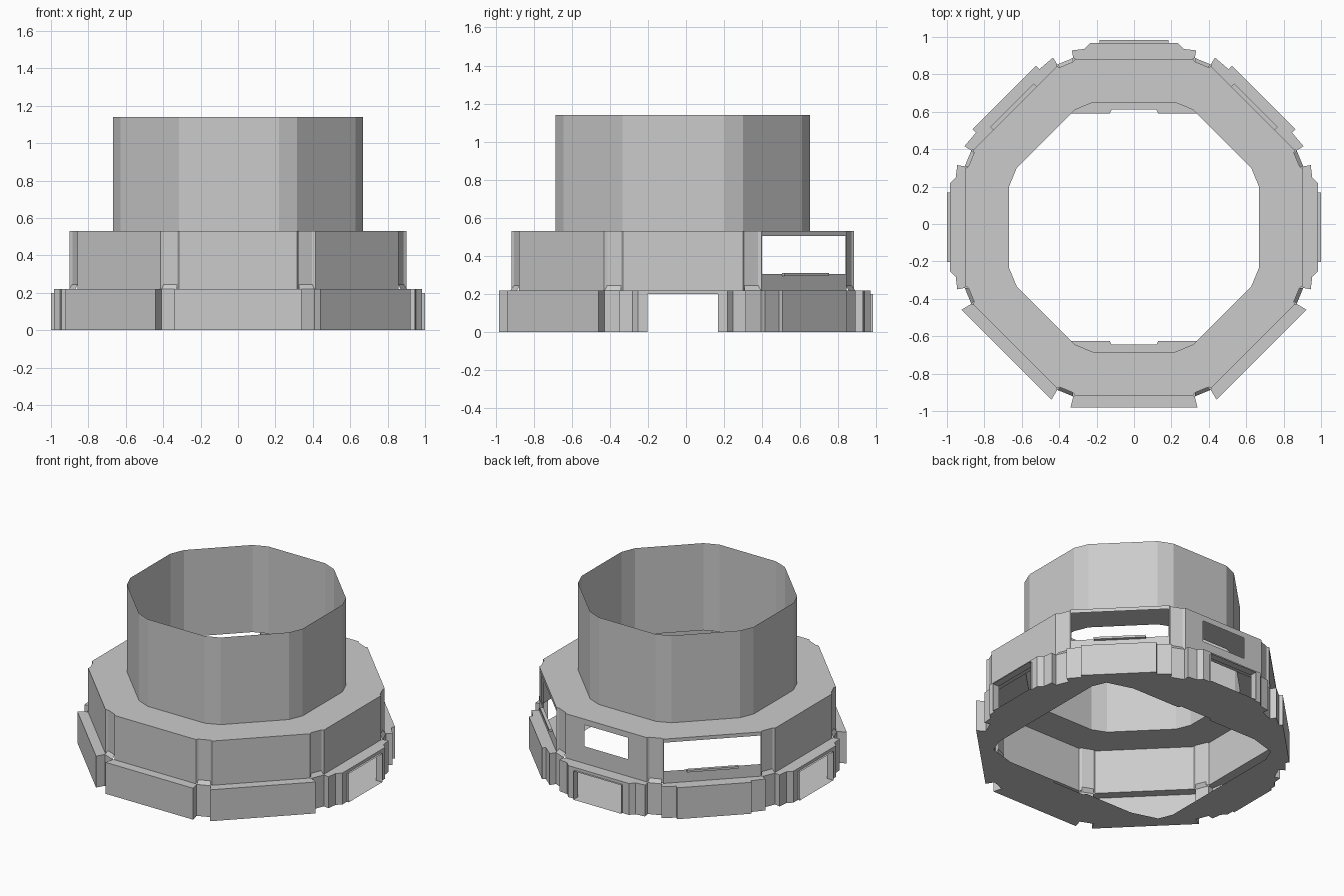
import bpy, bmesh, math

if "Cube" in bpy.data.objects:
    bpy.data.objects.remove(bpy.data.objects["Cube"])

CY = -0.017                      # centre of the octagon plan
Z_LOW, Z_UP, Z_TOP = 0.22, 0.53, 1.14
SIDES = range(8)                 # 0 front, 2 right, 4 back, 6 left
DOORS = (2, 4, 6)
BACK_DIAG = (3, 5)


def P(k, u, d, z):
    """Point on side k: u along the side, d outward, z up."""
    a = math.radians(-90 + 45 * k)
    n, t = (math.cos(a), math.sin(a)), (-math.sin(a), math.cos(a))
    return (n[0] * d + t[0] * u, CY + n[1] * d + t[1] * u, z)


def make(name, faces):
    bm = bmesh.new()
    for f in faces:
        bm.faces.new([bm.verts.new(p) for p in f])
    bmesh.ops.remove_doubles(bm, verts=bm.verts, dist=0.0004)
    bmesh.ops.recalc_face_normals(bm, faces=bm.faces)
    return finish(name, bm)


def finish(name, bm):
    me = bpy.data.meshes.new(name)
    bm.to_mesh(me)
    bm.free()
    ob = bpy.data.objects.new(name, me)
    bpy.context.collection.objects.link(ob)
    return ob


def quad(k, a, b, z0, z1, k2=None):
    """Upright quad between plan points a on side k and b on side k2."""
    k2 = k if k2 is None else k2
    return [P(k, *a, z0), P(k2, *b, z0), P(k2, *b, z1), P(k, *a, z1)]


def panel(k, w, d, z0, z1, hole=None):
    """Flat wall panel with an optional rectangular hole (half width, bottom, top)."""
    if not hole:
        return [quad(k, (-w, d), (w, d), z0, z1)]
    h, b, t = hole
    out = [quad(k, (-w, d), (-h, d), z0, z1), quad(k, (h, d), (w, d), z0, z1),
           quad(k, (-h, d), (h, d), t, z1)]
    if b > z0:
        out.append(quad(k, (-h, d), (h, d), z0, b))
    return out


def box(k, u0, u1, d0, d1, z0, z1):
    c = [(u0, d0), (u1, d0), (u1, d1), (u0, d1)]
    out = [quad(k, c[i], c[(i + 1) % 4], z0, z1) for i in range(4)]
    return out + [[P(k, *p, z) for p in c] for z in (z0, z1)]


# Upper wall with windows and recessed corner columns
A, B = (0.315, 0.90), (0.325, 0.885)
mir = lambda p: (-p[0], p[1])
upper = []
for k in SIDES:
    hole = (0.31, 0.305, 0.505) if k in BACK_DIAG else (0.17, 0.34, 0.49) if k == 4 else None
    upper += panel(k, A[0], A[1], Z_LOW, Z_UP, hole)
    upper += [quad(k, A, B, Z_LOW, Z_UP), quad(k, mir(B), mir(A), Z_LOW, Z_UP),
              quad(k, B, mir(B), 0.245, Z_UP, k + 1)]
make("upper_wall", upper)

# Lower wall: stepped blocks, doors on three sides
END = (0.325, 0.905)


def lower_half(k):
    if k in DOORS:
        return [END, (0.332, 0.945), (0.265, 0.953), (0.235, 0.985)]
    if k in BACK_DIAG:
        return [END, (0.335, 0.947), (0.24, 0.955), (0.24, 0.98)]
    return [END, (0.34, 0.965)]


lower, ledge, outline = [], [], []
for k in SIDES:
    half = lower_half(k)
    for a, b in zip(half, half[1:]):
        lower += [quad(k, a, b, 0, Z_LOW), quad(k, mir(b), mir(a), 0, Z_LOW)]
    w, d = half[-1]
    lower += panel(k, w, d, 0, Z_LOW, (0.185, 0, 0.2) if k in DOORS else None)
    lower.append(quad(k, END, mir(END), 0, Z_LOW, k + 1))
    row = [mir(p) for p in half] + half[::-1]
    outline += [P(k, *p, 0) for p in row]
    # ledge on top of the blocks, with a small slope at each corner column
    ledge.append([P(k, *p, Z_LOW) for p in row + [A, mir(A)]])
    ledge.append([P(k, *END, Z_LOW), P(k + 1, *mir(END), Z_LOW),
                  P(k + 1, *mir(B), 0.245), P(k, *B, 0.245)])
make("lower_wall", lower)
make("ledge", ledge)

# Roof plate around the collar, and the collar
C = (0.22, 0.667)
roof, collar = [], []
for k in SIDES:
    roof.append([P(k, *p, Z_UP) for p in (mir(A), A, C, mir(C))])
    roof.append([P(k, *p, Z_UP) for p in (A, B)] +
                [P(k + 1, *mir(p), Z_UP) for p in (B, A, C)] + [P(k, *C, Z_UP)])
    collar += [quad(k, mir(C), C, Z_UP, Z_TOP), quad(k, C, mir(C), Z_UP, Z_TOP, k + 1)]
make("roof_plate", roof)
make("collar", collar)

# Floor sheet with a rounded-square opening
quarter = [(0.72, 0.46), (0.68, 0.555), (0.50, 0.608), (0.13, 0.608), (0.12, 0.628)]
right = [(x, -y) for x, y in quarter[::-1]] + quarter
hole = [(x, y + CY, 0) for x, y in right + [(-x, y) for x, y in right[::-1]]]
bm = bmesh.new()
for loop in (outline, hole):
    vs = [bm.verts.new(p) for p in loop]
    for i, v in enumerate(vs):
        bm.edges.new((v, vs[(i + 1) % len(vs)]))
bmesh.ops.triangle_fill(bm, edges=bm.edges[:], use_beauty=True, normal=(0, 0, -1))
finish("floor", bm)

# Door tunnels: jambs, ceiling and threshold
frames = []
for k in DOORS:
    h = 0.185
    for s in (-h, h):
        frames.append(quad(k, (s, 0.95), (s, 1.0), 0, 0.2))
    for z, d in ((0.2, 0.95), (0, 0.985)):
        frames.append([P(k, *p, z) for p in ((-h, d), (h, d), (h, 1.0), (-h, 1.0))])
make("door_frames", frames)

# Sills outside the large windows
sills = []
for k in BACK_DIAG:
    sills += box(k, -0.165, 0.165, 0.90, 0.922, 0.295, 0.31)
make("window_sills", sills)
